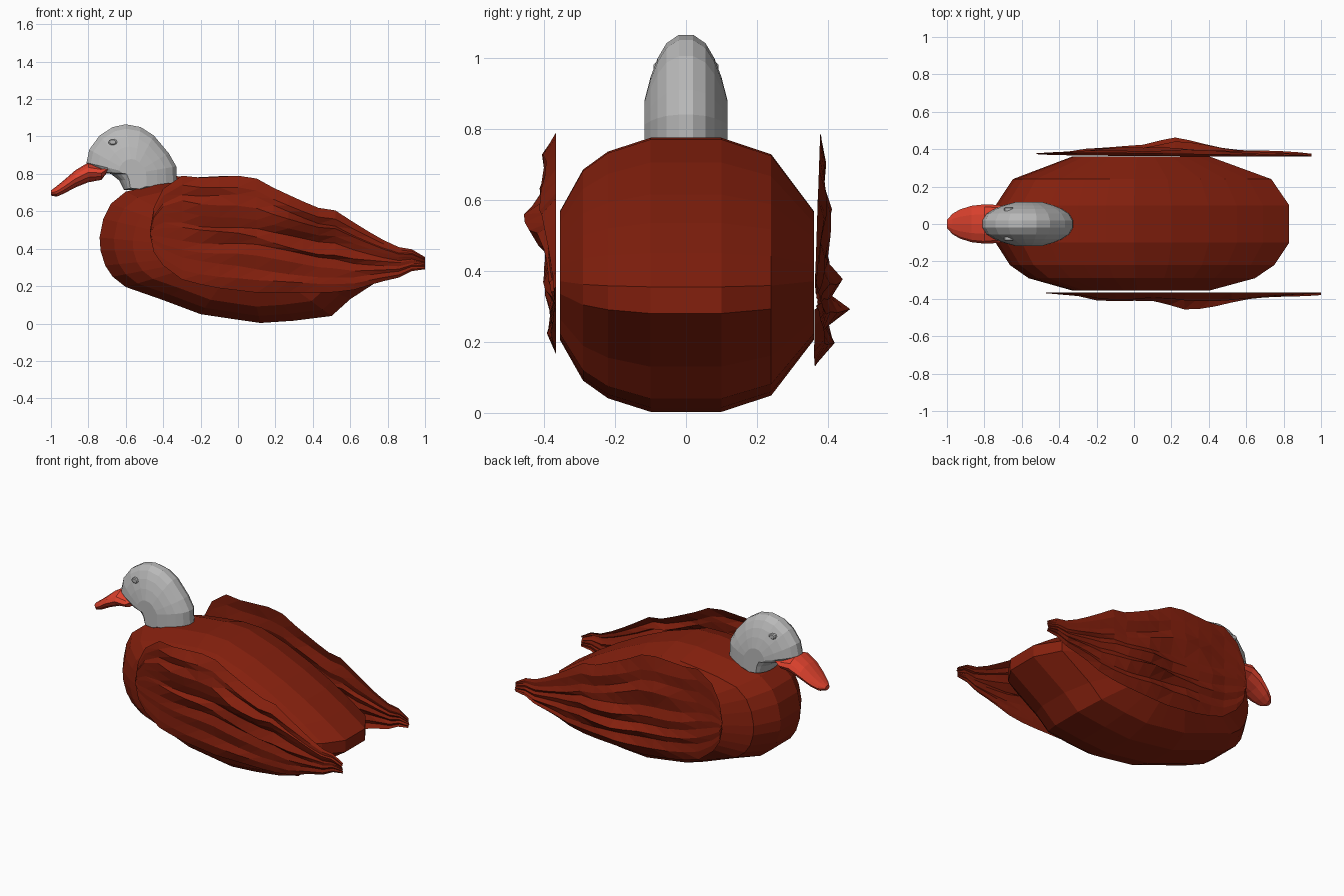
import bpy, bmesh, math, random

if "Cube" in bpy.data.objects:
    bpy.data.objects.remove(bpy.data.objects["Cube"])

random.seed(4)


def material(name, rgb):
    m = bpy.data.materials.new(name)
    m.diffuse_color = (*rgb, 1)
    m.use_nodes = True
    m.node_tree.nodes["Principled BSDF"].inputs["Base Color"].default_value = m.diffuse_color
    return m


RED = material("rust brown", (0.23, 0.014, 0.004))
BILL = material("orange red", (0.74, 0.055, 0.027))
GREY = material("pale grey", (0.48, 0.48, 0.48))


def finish(name, bm, mat):
    bmesh.ops.recalc_face_normals(bm, faces=bm.faces)
    me = bpy.data.meshes.new(name)
    bm.to_mesh(me)
    bm.free()
    me.materials.append(mat)
    ob = bpy.data.objects.new(name, me)
    bpy.context.collection.objects.link(ob)
    return ob


def loft(name, rings, mat):
    """Skin closed rings of equal point count and cap both ends."""
    bm = bmesh.new()
    vs = [[bm.verts.new(p) for p in r] for r in rings]
    n = len(vs[0])
    for a, b in zip(vs, vs[1:]):
        for i in range(n):
            j = (i + 1) % n
            bm.faces.new((a[i], a[j], b[j], b[i]))
    bm.faces.new(vs[0])
    bm.faces.new(vs[-1])
    return finish(name, bm, mat)


def slices(profile, steps, cx, cz, low=1.0):
    """Copies of a side profile at each y, shrunk towards (cx, cz)."""
    rings = []
    for y, s in steps:
        sl = 1 - (1 - s) * low
        rings.append([(cx + (x - cx) * s, y, cz + (z - cz) * (s if z > cz else sl))
                      for x, z in profile])
    return rings


def interp(table, t):
    for (a, va), (b, vb) in zip(table, table[1:]):
        if t <= b:
            return va + (vb - va) * max(0, t - a) / (b - a)
    return table[-1][1]


# Body: side profile in shrinking slices
body = [(-.74, .46), (-.735, .39), (-.71, .31), (-.67, .25), (-.6, .195), (-.4, .125),
        (-.2, .05), (0, .02), (.12, .003), (.3, .015), (.5, .04), (.6, .13), (.83, .28),
        (.83, .355), (.69, .45), (.55, .535), (.4, .615), (.2, .705), (0, .77), (-.15, .775),
        (-.3, .76), (-.45, .74), (-.6, .705), (-.68, .64), (-.72, .56)]
loft("body", slices(body, [(-.355, .47), (-.29, .77), (-.22, .9), (-.1, 1), (.1, 1),
                           (.24, .88), (.36, .47)], .03, .385), RED)

# Head: same construction, neck kept full height
head = [(-.81, .86), (-.795, .93), (-.74, 1.005), (-.67, 1.05), (-.6, 1.065), (-.52, 1.05),
        (-.45, 1.005), (-.37, .91), (-.33, .84), (-.325, .725), (-.45, .71), (-.61, .715),
        (-.635, .765), (-.68, .80), (-.75, .81)]
steps = [(.02, 1), (.055, .91), (.08, .75), (.1, .55), (.117, .3)]
loft("head", slices(head, [(-y, s) for y, s in reversed(steps)] + steps, -.56, .80, .15), GREY)

# Bill: elliptical rings narrowing to a rounded tip
bill = [(-.69, .83, .095, .01), (-.73, .805, .102, .037), (-.8, .808, .105, .053),
        (-.87, .773, .097, .046), (-.93, .731, .078, .036), (-.97, .706, .055, .028),
        (-1, .698, .022, .014)]
loft("bill", [[(x, hy * math.cos(k * math.tau / 12), z + hz * math.sin(k * math.tau / 12))
               for k in range(12)] for x, z, hy, hz in bill], BILL)

# Eyes: small flattened discs on the sides of the head
for side, label in ((-1, "near"), (1, "far")):
    loft(label + "_eye", [[(-.67 + r * .024 * math.cos(k * math.tau / 10), side * y,
                            .97 + r * .017 * math.sin(k * math.tau / 10)) for k in range(10)]
                          for y, r in ((.06, 1), (.086, 1), (.091, .7))], GREY)

# Wings: open shells with staggered feather ridges that converge at the tip
TOP = [(-.47, .5), (-.45, .62), (-.4, .72), (-.3, .79), (-.2, .78), (0, .79), (.1, .775),
       (.2, .72), (.42, .62), (.55, .6), (.62, .54), (.75, .46), (.85, .41), (.97, .39), (1, .355)]
BOTTOM = [(-.47, .47), (-.45, .38), (-.4, .31), (-.3, .235), (-.15, .195), (.1, .165),
          (.5, .165), (.62, .18), (.75, .22), (.88, .25), (.93, .28), (1, .29)]
LENGTH = [(-.47, .05), (-.3, .2), (-.15, .65), (0, .75), (.1, .7), (.27, 1),
          (.4, .85), (.6, .55), (.8, .35), (1, .15)]
NEAR = [(0, 0), (.1, .03), (.2, .018), (.3, .04), (.4, .02), (.48, .055),
        (.57, .025), (.66, .065), (.76, .095), (.82, .045), (.9, .06), (1, 0)]
FAR = [(0, 0), (.1, .065), (.18, .04), (.27, .095), (.35, .045), (.44, .075),
       (.53, .03), (.64, .05), (.74, .02), (.87, .03), (1, 0)]


def wing(name, side, ridges, shift, drop):
    bm = bmesh.new()
    cols = [-.47, -.45, -.4, -.3, -.2, -.1, 0, .1, .19, .27, .35, .43, .52, .62, .7, .78, .86, .93, 1]
    phase = [random.uniform(0, 6) for _ in ridges]
    grid = []
    for x in cols:
        zt = interp(TOP, x)
        zb = interp(BOTTOM, x)
        zb -= drop * max(0, 1 - (x / .7) ** 2)
        row = []
        for (u, amp), p in zip(ridges, phase):
            v = u + .06 * math.sin(5 * x + p) * u * (1 - u) * 2
            z = zb + (zt - zb) * v
            # each feather swells at its own place along the wing
            amp *= interp(LENGTH, x) * (.82 + .2 * math.sin(9 * x + p))
            base = .366 if side < 0 else .361 + .022 * z - .006 * x
            row.append(bm.verts.new((x + shift, side * (base + amp), z)))
        grid.append(row)
    for a, b in zip(grid, grid[1:]):
        for k in range(len(ridges) - 1):
            bm.faces.new((a[k], b[k], b[k + 1], a[k + 1]))
    bmesh.ops.triangulate(bm, faces=bm.faces)
    finish(name, bm, RED)


wing("near_wing", -1, NEAR, 0, 0)
wing("far_wing", 1, FAR, -.05, .035)
